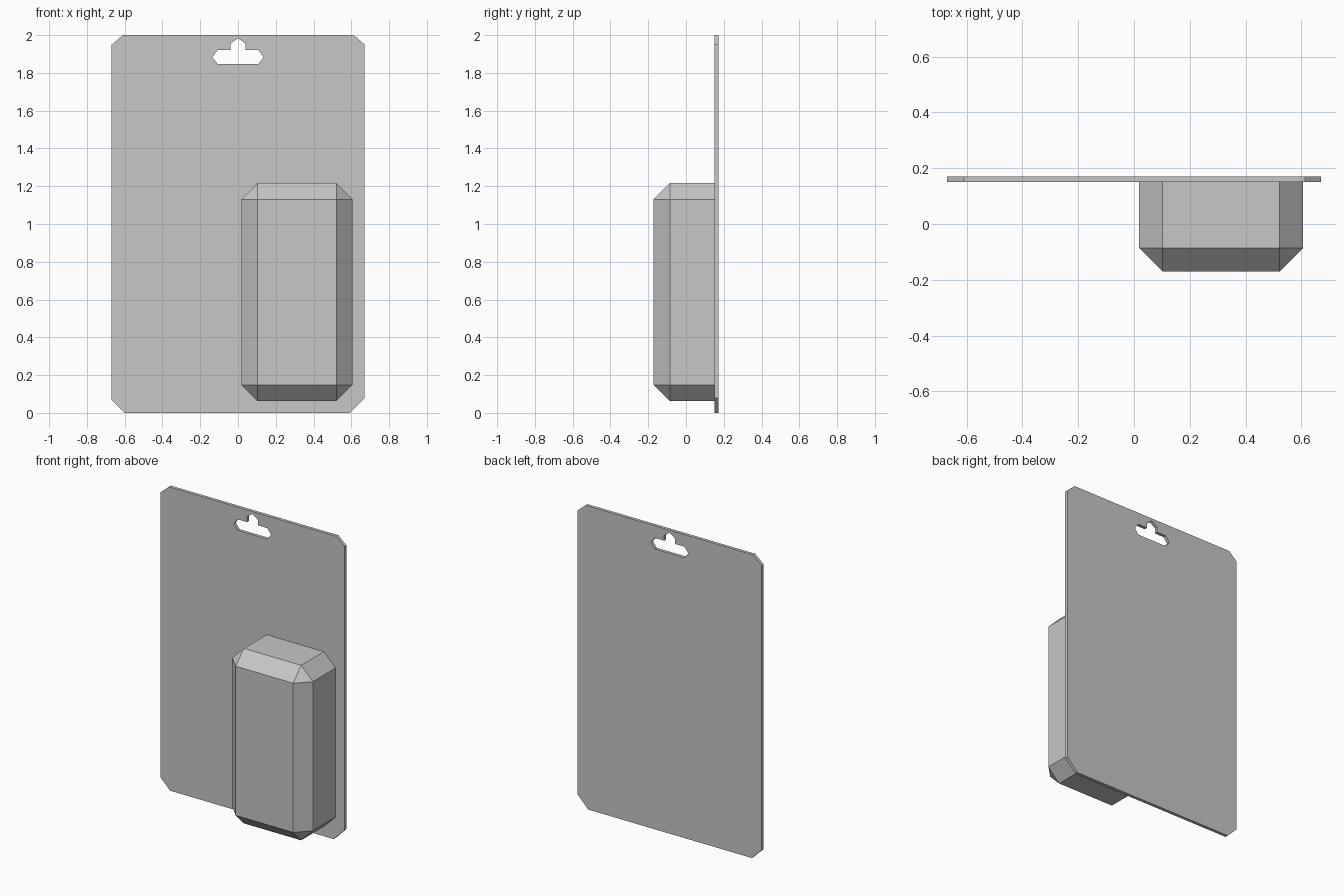
import bpy, bmesh
from math import radians
from mathutils import Matrix

default = bpy.data.objects.get("Cube")
if default:
    bpy.data.objects.remove(default)

# One plain grey for the whole package
grey = bpy.data.materials.new("plain grey")
grey.use_nodes = True
colour = (0.57, 0.57, 0.57, 1)
grey.diffuse_color = colour
grey.node_tree.nodes["Principled BSDF"].inputs["Base Color"].default_value = colour

FRONT, CARD_FRONT, BACK = -0.171, 0.15, 0.171


def add_object(name, mesh):
    obj = bpy.data.objects.new(name, mesh)
    mesh.materials.clear()
    mesh.materials.append(grey)
    bpy.context.scene.collection.objects.link(obj)
    return obj


def sheet(name, outlines, y0, y1):
    """Upright flat sheet from x-z outlines; inner outlines become holes."""
    curve = bpy.data.curves.new(name, "CURVE")
    curve.dimensions = "2D"
    curve.fill_mode = "BOTH"
    curve.extrude = (y1 - y0) / 2
    for outline in outlines:
        spline = curve.splines.new("POLY")
        spline.points.add(len(outline) - 1)
        for point, (x, z) in zip(spline.points, outline):
            point.co = (x, z, 0, 1)
        spline.use_cyclic_u = True
    source = bpy.data.objects.new(name + " outline", curve)
    bpy.context.scene.collection.objects.link(source)
    graph = bpy.context.evaluated_depsgraph_get()
    mesh = bpy.data.meshes.new_from_object(source.evaluated_get(graph))
    bpy.data.objects.remove(source)
    mesh.transform(Matrix.Translation((0, (y0 + y1) / 2, 0)) @ Matrix.Rotation(radians(90), 4, "X"))
    bm = bmesh.new()
    bm.from_mesh(mesh)
    bmesh.ops.remove_doubles(bm, verts=bm.verts, dist=1e-5)
    bmesh.ops.recalc_face_normals(bm, faces=bm.faces)
    for face in bm.faces:
        face.smooth = False
    bm.to_mesh(mesh)
    bm.free()
    return add_object(name, mesh)


# Backing card with clipped corners and a hanging hole
card = [(-0.60, 0), (0.593, 0), (0.671, 0.08), (0.671, 1.95),
        (0.613, 2), (-0.61, 2), (-0.671, 1.947), (-0.671, 0.07)]
half_hole = [(0.108, 1.847), (0.136, 1.884), (0.108, 1.92), (0.04, 1.92), (0.04, 1.955)]
hole = half_hole + [(0, 1.984)] + [(-x, z) for x, z in reversed(half_hole)]
sheet("backing_card", [card, hole], CARD_FRONT, BACK)

# Raised blister: a box bevelled on every edge except around its back
low, high = (0.018, FRONT, 0.063), (0.606, CARD_FRONT, 1.216)
bm = bmesh.new()
bmesh.ops.create_cube(bm, size=1)
for v in bm.verts:
    v.co = [b if c > 0 else a for a, b, c in zip(low, high, v.co)]
edges = [e for e in bm.edges if any(v.co.y < 0 for v in e.verts)]
bmesh.ops.bevel(bm, geom=edges, offset=0.085, offset_type="OFFSET",
                segments=1, affect="EDGES", profile=0.5)
bmesh.ops.recalc_face_normals(bm, faces=bm.faces)
mesh = bpy.data.meshes.new("blister")
bm.to_mesh(mesh)
bm.free()
add_object("blister", mesh)
